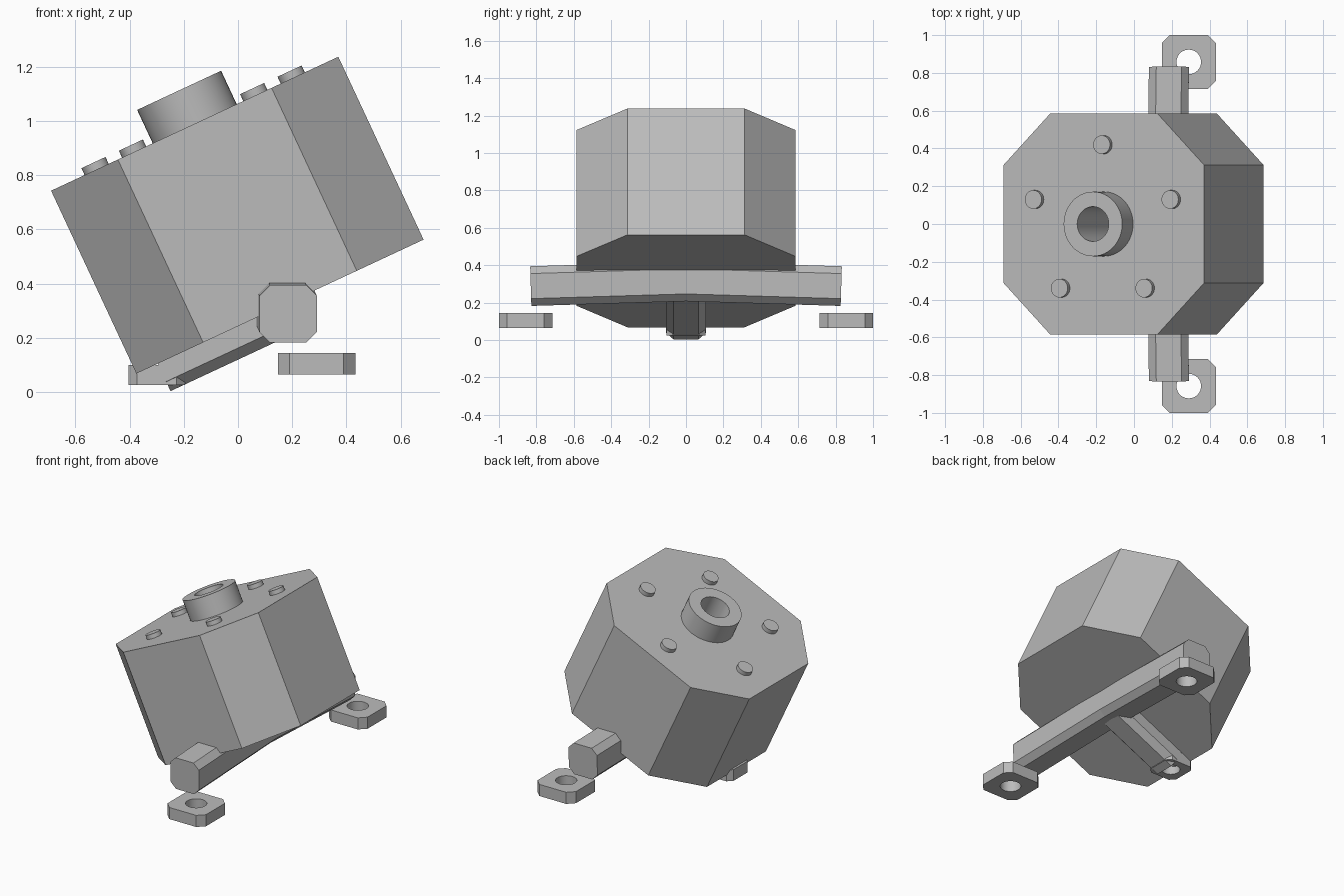
import bpy, bmesh, math
from mathutils import Matrix, Vector

if "Cube" in bpy.data.objects:
    bpy.data.objects.remove(bpy.data.objects["Cube"])

grey = bpy.data.materials.new("plain grey")
grey.use_nodes = True
grey.diffuse_color = (0.5, 0.5, 0.5, 1)
grey.node_tree.nodes["Principled BSDF"].inputs["Base Color"].default_value = grey.diffuse_color

# Tilted frame whose origin is the middle of the body's underside
TILT = Matrix.Translation((0.155, 0, 0.315)) @ Matrix.Rotation(math.radians(-25), 4, "Y")


def chamfered(hx, hy, c):
    """Rectangle outline with cut corners."""
    return [(hx, c - hy), (hx, hy - c), (hx - c, hy), (c - hx, hy),
            (-hx, hy - c), (-hx, c - hy), (c - hx, -hy), (hx - c, -hy)]


def circle(r, n=48):
    return [(r * math.cos(math.tau * i / n), r * math.sin(math.tau * i / n)) for i in range(n)]


def loft(name, rings):
    """Solid through a row of matching rings of points, capped at both ends."""
    bm = bmesh.new()
    loops = [[bm.verts.new(p) for p in ring] for ring in rings]
    bm.faces.new(loops[0])
    bm.faces.new(loops[-1])
    for a, b in zip(loops, loops[1:]):
        for i in range(len(a)):
            j = (i + 1) % len(a)
            bm.faces.new((a[i], a[j], b[j], b[i]))
    bmesh.ops.recalc_face_normals(bm, faces=bm.faces)
    mesh = bpy.data.meshes.new(name)
    bm.to_mesh(mesh)
    bm.free()
    mesh.materials.append(grey)
    obj = bpy.data.objects.new(name, mesh)
    bpy.context.collection.objects.link(obj)
    return obj


def prism(name, outline, z0, z1, matrix):
    return loft(name, [[matrix @ Vector((x, y, z)) for x, y in outline] for z in (z0, z1)])


def bore(obj, r, z0, z1, matrix):
    """Cut a round hole and keep the finished mesh."""
    cutter = prism("cutter", circle(r), z0, z1, matrix)
    cutter.hide_render = True
    mod = obj.modifiers.new("bore", "BOOLEAN")
    mod.operation, mod.solver, mod.object = "DIFFERENCE", "EXACT", cutter
    bpy.context.view_layer.objects.active = obj
    bpy.ops.object.modifier_apply(modifier=mod.name)
    bpy.data.objects.remove(cutter)


def smooth(obj):
    bpy.ops.object.select_all(action="DESELECT")
    obj.select_set(True)
    bpy.context.view_layer.objects.active = obj
    bpy.ops.object.shade_smooth_by_angle(angle=math.radians(30))


# Eight-sided body with a deep bored boss
HEIGHT = 0.745
body = prism("body", chamfered(0.585, 0.585, 0.272), 0, HEIGHT, TILT)
boss = prism("boss", circle(0.171), HEIGHT - 0.02, HEIGHT + 0.136, TILT)
for part in (body, boss):
    bore(part, 0.092, 0.15, HEIGHT + 0.3, TILT)
    smooth(part)

# Five studs around the boss
for i in range(5):
    a = math.radians(90 + 72 * i)
    spot = TILT @ Matrix.Translation((0.42 * math.cos(a), 0.42 * math.sin(a), HEIGHT))
    smooth(prism("stud_%d" % (i + 1), circle(0.049, 32), -0.01, 0.028, spot))

# Slightly arched crossbar, highest in the middle
section = chamfered(0.106, 0.106, 0.039)
rings = []
for side in (-1, 0, 1):
    rise = 0 if side else 0.028
    rings.append([(0.185 + x - 0.42 * rise, side * (0.83 + 0.03 * z), 0.288 + z + 0.9 * rise)
                  for x, z in section])
loft("crossbar", rings)

# Leg running along the underside
loft("front_leg", [[TILT @ Vector((x, y, z - 0.006)) for y, z in section] for x in (-0.498, 0.03)])

# Drilled mounting pads
for name, x, y, z0, z1, half, cut, r in (
        ("left_pad", 0.29, -0.858, 0.065, 0.143, 0.143, 0.043, 0.065),
        ("right_pad", 0.29, 0.858, 0.065, 0.143, 0.143, 0.043, 0.065),
        ("front_pad", -0.3, 0, 0.025, 0.1, 0.105, 0.032, 0.058)):
    spot = Matrix.Translation((x, y, 0))
    pad = prism(name, chamfered(half, half, cut), z0, z1, spot)
    bore(pad, r, z0 - 0.1, z1 + 0.1, spot)
    smooth(pad)
